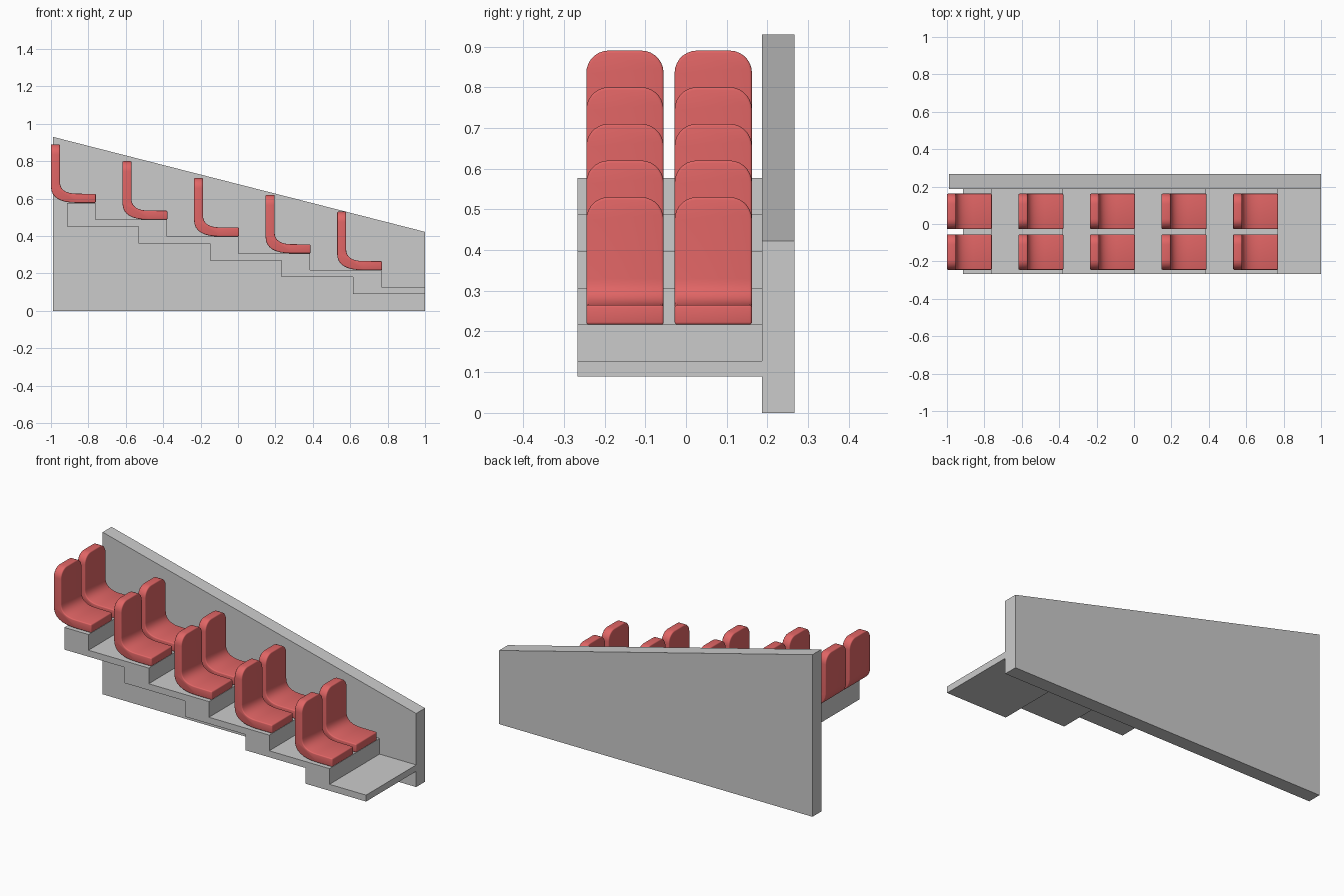
import bpy, bmesh, math

if "Cube" in bpy.data.objects:
    bpy.data.objects.remove(bpy.data.objects["Cube"])


def prism(name, profile, y0, y1):
    """Extrude an x-z profile along y and return (object, bmesh)."""
    mesh = bpy.data.meshes.new(name)
    ob = bpy.data.objects.new(name, mesh)
    bpy.context.collection.objects.link(ob)
    bm = bmesh.new()
    face = bm.faces.new([bm.verts.new((x, y0, z)) for x, z in profile])
    ext = bmesh.ops.extrude_face_region(bm, geom=[face])
    verts = [g for g in ext["geom"] if isinstance(g, bmesh.types.BMVert)]
    bmesh.ops.translate(bm, verts=verts, vec=(0, y1 - y0, 0))
    bmesh.ops.recalc_face_normals(bm, faces=bm.faces)
    return ob, bm


def finish(ob, bm):
    bm.to_mesh(ob.data)
    bm.free()


def arc(p, c, q, n=8):
    """Quadratic curve from p to q with control point c."""
    return [tuple((1 - t) ** 2 * a + 2 * t * (1 - t) * b + t * t * d
                  for a, b, d in zip(p, c, q))
            for t in (i / n for i in range(n + 1))]


PITCH, DROP = 0.3825, 0.09

# Sloped side wall
finish(*prism("side_wall", [(-0.99, 0), (1, 0), (1, 0.422), (-0.99, 0.93)], 0.187, 0.267))

# Stepped tiers: tread outline on top, parallel steps underneath
top, under = [(-0.915, 0.577)], [(-0.915, 0.45)]
for i in range(5):
    x, z = -0.762 + i * PITCH, 0.577 - i * DROP
    top += [(x, z), (x, z - DROP)]
    if i < 4:
        x, z = -0.532 + i * PITCH, 0.45 - i * DROP
        under += [(x, z), (x, z - DROP)]
top.append((1, top[-1][1]))
under.append((1, under[-1][1]))
finish(*prism("stepped_tiers", top + under[::-1], -0.267, 0.187))

# Seat shell: curved L profile with rounded backrest corners
W = 0.19
profile = ([(0, 0.313)] + arc((0, 0.088), (0, 0), (0.14, 0)) + [(0.24, 0), (0.24, 0.048)]
           + arc((0.14, 0.049), (0.048, 0.049), (0.048, 0.113)) + [(0.048, 0.313)])
seat, bm = prism("seat", profile, -W / 2, W / 2)
corners = [e for e in bm.edges if all(v.co.z > 0.31 for v in e.verts)
           and abs(e.verts[0].co.y - e.verts[1].co.y) < 1e-4]
bmesh.ops.bevel(bm, geom=corners, offset=0.055, offset_type='OFFSET',
                segments=7, profile=0.5, affect='EDGES')
# Soften the rims
rims = [e for e in bm.edges if e.calc_face_angle(0) > math.radians(40)]
bmesh.ops.bevel(bm, geom=rims, offset=0.006, offset_type='OFFSET',
                segments=3, profile=0.5, affect='EDGES')
finish(seat, bm)

red = bpy.data.materials.new("seat_red")
red.diffuse_color = (0.75, 0.13, 0.13, 1)
red.use_nodes = True
red.node_tree.nodes["Principled BSDF"].inputs["Base Color"].default_value = red.diffuse_color
seat.data.materials.append(red)
bpy.ops.object.select_all(action='DESELECT')
seat.select_set(True)
bpy.context.view_layer.objects.active = seat
bpy.ops.object.shade_smooth_by_angle(angle=math.radians(35))

# Five rows of two seats
for row in range(5):
    for col, y in enumerate((-0.15, 0.067)):
        ob = seat if row == col == 0 else seat.copy()
        if ob is not seat:
            bpy.context.collection.objects.link(ob)
        ob.name = f"seat_row{row + 1}_{col + 1}"
        ob.location = (-1 + row * PITCH, y, 0.577 - row * DROP)
